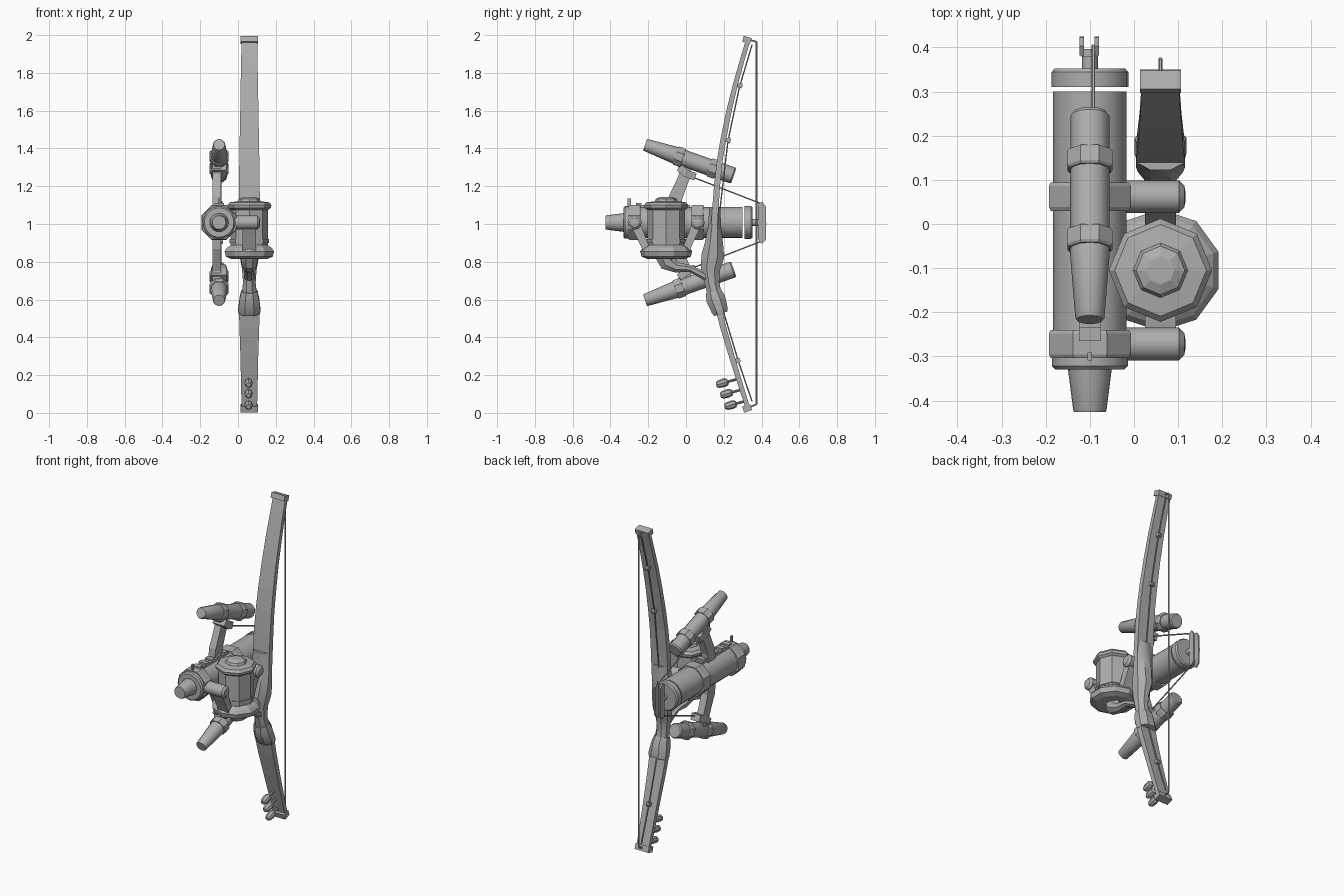
import bpy, math
from mathutils import Vector

if "Cube" in bpy.data.objects:
    bpy.data.objects.remove(bpy.data.objects["Cube"])

grey = bpy.data.materials.new("plain_grey")
grey.diffuse_color = (0.42, 0.42, 0.42, 1)
grey.use_nodes = True
grey.node_tree.nodes["Principled BSDF"].inputs["Base Color"].default_value = grey.diffuse_color


def make(name, verts, faces, smooth=False):
    me = bpy.data.meshes.new(name)
    me.from_pydata([tuple(v) for v in verts], [], faces)
    me.materials.append(grey)
    ob = bpy.data.objects.new(name, me)
    bpy.context.collection.objects.link(ob)
    bpy.ops.object.select_all(action='DESELECT')
    ob.select_set(True)
    bpy.context.view_layer.objects.active = ob
    bpy.ops.object.mode_set(mode='EDIT')
    bpy.ops.mesh.select_all(action='SELECT')
    bpy.ops.mesh.normals_make_consistent(inside=False)
    bpy.ops.object.mode_set(mode='OBJECT')
    if smooth:
        bpy.ops.object.shade_smooth_by_angle(angle=math.radians(32))
    return ob


def skin(name, rings, smooth=False):
    """Join equal rings of points into a closed solid."""
    n = len(rings[0])
    faces = [(i * n + k, i * n + (k + 1) % n, (i + 1) * n + (k + 1) % n, (i + 1) * n + k)
             for i in range(len(rings) - 1) for k in range(n)]
    last = (len(rings) - 1) * n
    faces += [tuple(range(n))[::-1], tuple(range(last, last + n))]
    return make(name, [p for r in rings for p in r], faces, smooth)


def lathe(name, start, axis, profile, n=16, phase=0.0):
    """Turned part: profile is (distance along axis, radius)."""
    start, a = Vector(start), Vector(axis).normalized()
    u = Vector((1, 0, 0)) if abs(a.x) < 0.9 else Vector((0, 1, 0))
    v = a.cross(u)
    angs = [2 * math.pi * k / n + phase for k in range(n)]
    return skin(name, [[start + a * d + r * (u * math.cos(t) + v * math.sin(t)) for t in angs]
                       for d, r in profile], n >= 12)


def loft(name, x, path, n=4):
    """Sweep along (y, z, half width, half depth) stations in the side plane."""
    phase, k = (math.pi / 4, math.sqrt(2)) if n == 4 else (math.pi / n, 1)
    rings = []
    for i, (y, z, w, d) in enumerate(path):
        p, q = path[max(i - 1, 0)], path[min(i + 1, len(path) - 1)]
        t = Vector((0, q[0] - p[0], q[1] - p[1])).normalized()
        nrm = Vector((0, -t.z, t.y))
        rings.append([Vector((x, y, z)) + Vector((k * w * math.cos(a), 0, 0))
                      + nrm * k * d * math.sin(a)
                      for a in (2 * math.pi * j / n + phase for j in range(n))])
    return skin(name, rings, n >= 8)


def box(name, c, s):
    return loft(name, c[0], [(c[1], c[2] - s[2] / 2, s[0] / 2, s[1] / 2),
                             (c[1], c[2] + s[2] / 2, s[0] / 2, s[1] / 2)])


def wire(name, pts, r=0.005):
    for i, (a, b) in enumerate(zip(pts, pts[1:])):
        a, b = Vector(a), Vector(b)
        lathe(f"{name}_{i}", a, b - a, [(0, r), ((b - a).length, r)], 6)


X = 0.06      # bow plane
BX = -0.10    # barrel plane
BZ = 1.008    # barrel axis height

# Bow limbs
loft("upper_limb", X, [(.15, 1.0, .056, .017), (.164, 1.2, .055, .016), (.178, 1.33, .053, .015),
                       (.198, 1.45, .051, .015), (.228, 1.6, .048, .014),
                       (.262, 1.74, .046, .013), (.298, 1.87, .043, .012), (.328, 1.97, .042, .012)])
loft("lower_limb", X, [(.165, .58, .056, .017), (.198, .45, .052, .016), (.242, .3, .047, .015),
                       (.288, .15, .044, .013), (.326, .03, .041, .012)])
loft("upper_tip", X, [(.318, 1.96, .046, .022), (.327, 1.99, .046, .022)])
loft("lower_tip", X, [(.318, .04, .046, .022), (.329, .008, .046, .022)])

# Grip and flared collar
loft("grip", X, [(.152, 1.09, .06, .032), (.152, 1.0, .06, .036), (.148, .9, .06, .052),
                 (.142, .83, .055, .066), (.13, .76, .042, .055), (.137, .69, .036, .042),
                 (.155, .61, .045, .04)], 8)
loft("grip_collar", X, [(.145, .645, .046, .044), (.157, .605, .056, .056),
                        (.178, .545, .064, .048), (.185, .525, .06, .04)], 8)

# Bow string, inner lines and their guides
wire("bow_string", [(X, .335, 1.975), (X, .373, 1.965), (X, .373, .045), (X, .335, .03)])
wire("upper_line", [(X, .35, 1.95), (X, .283, 1.725), (X, .222, 1.44), (X, .18, 1.08)], .004)
wire("lower_line", [(X, .35, .06), (X, .275, .28), (X, .2, .53)], .004)
for i, (y, z, s) in enumerate([(.262, 1.735, -1), (.2, 1.445, -1), (.25, .275, 1)]):
    lathe(f"line_guide_{i}", (X, y, z), (0, 1, .3 * s), [(0, .008), (.035, .008)], 6)
    lathe(f"guide_loop_{i}", (X - .012, y + .026, z), (1, 0, 0), [(0, .013), (.024, .013)], 8)

# Tuning pegs on the lower tip
for i, (y, z) in enumerate([(.16, .148), (.182, .092), (.204, .032)]):
    lathe(f"tuning_peg_{i}", (X - .004, y, z), (0, 1, .28),
          [(0, .012), (.012, .02), (.04, .023), (.06, .019), (.068, .007), (.125, .007)], 8)

# Main barrel with cap, nose and hub
lathe("main_barrel", (BX, -.33, BZ), (0, 1, 0),
      [(0, .078), (.008, .086), (.04, .086), (.042, .083), (.63, .083)], 20)
lathe("barrel_cap", (BX, .31, BZ), (0, 1, 0), [(0, .087), (.034, .087), (.042, .08)], 20)
lathe("barrel_nose", (BX, -.426, BZ), (0, 1, 0), [(0, .036), (.006, .038), (.1, .05)], 20)
lathe("rear_hub", (BX, .34, BZ), (0, 1, 0), [(0, .018), (.045, .018)], 12)

# Ridged rail and sight on the barrel
box("top_rail", (BX, -.13, 1.09), (.05, .3, .02))
for i in range(5):
    box(f"rail_tooth_{i}", (BX, -.25 + i * .06, 1.1), (.05, .03, .02))
box("front_sight", (BX, -.3, 1.105), (.01, .018, .06))

# Barrel clamps, pivots and braces holding the reel
for tag, y, s in (("front", -.272, 1), ("rear", .062, -1)):
    lathe(f"{tag}_clamp", (BX, y - .032, BZ), (0, 1, 0),
          [(0, .096), (.008, .1), (.056, .1), (.064, .096)], 8, math.pi / 8)
    lathe(f"{tag}_pivot", (-.02, y, BZ), (1, 0, 0),
          [(0, .037), (.122, .037), (.134, .025), (.137, .008)], 12)
    loft(f"{tag}_brace", X, [(y, 1.01, .035, .026), (y + .03 * s, .94, .035, .022),
                             (y + .065 * s, .86, .035, .02)])

# Reel: spool, skirt and curved stem
RY = -.105
lathe("reel_spool", (X, RY, .85), (0, 0, 1),
      [(0, .1), (.225, .1), (.235, .114), (.25, .117), (.265, .104), (.27, .062),
       (.283, .055), (.293, .032)], 8)
lathe("reel_band", (X, RY, .9), (0, 0, 1), [(0, .105), (.02, .105)], 8)
lathe("reel_skirt", (X, RY, .815), (0, 0, 1),
      [(0, .1), (.012, .13), (.04, .138), (.058, .125), (.075, .1)], 10, math.pi / 10)
loft("reel_stem", X, [(-.105, .83, .048, .06), (-.095, .795, .043, .05), (-.05, .77, .034, .03),
                      (.02, .765, .028, .02), (.08, .735, .028, .022), (.14, .7, .03, .025)], 8)

# Two slim tubes above and below the barrel, mirrored in height
for tag, s in (("upper", 1), ("lower", -1)):
    def h(z):
        return BZ + s * (z - BZ)
    ax = Vector((0, .47, -.165 * s))
    start = Vector((BX, -.217, h(1.42)))
    lathe(f"{tag}_tube", start, ax, [(0, .03), (.004, .033), (.16, .045), (.49, .044), (.498, .038)], 12)
    for j, d in enumerate((.17, .36)):
        lathe(f"{tag}_tube_ring_{j}", start + ax.normalized() * d, ax,
              [(0, .051), (.006, .055), (.038, .055), (.044, .051)], 8, math.pi / 8)
    loft(f"{tag}_arm", -.112, [(-.06, h(1.08), .022, .038), (-.055, h(1.14), .022, .036),
                               (-.03, h(1.2), .022, .032), (-.005, h(1.26), .022, .032),
                               (-.01, h(1.33), .022, .034)])
    loft(f"{tag}_tube_saddle", BX, [(-.035, h(1.3), .04, .02), (.0, h(1.268), .04, .02),
                                    (.05, h(1.25), .03, .02)])
    wire(f"{tag}_cable", [(-.092, .01, h(1.258)), (-.092, .405, h(1.105))], .004)

# Forked rear handle
for tag, x in (("left", -.118), ("right", -.084)):
    loft(f"{tag}_fork_plate", x, [(.395, .9, .005, .01), (.405, .92, .005, .018),
                                  (.407, 1.0, .005, .018), (.405, 1.09, .005, .018),
                                  (.393, 1.113, .005, .012)])
box("fork_bridge", (-.101, .388, BZ), (.038, .016, .18))
